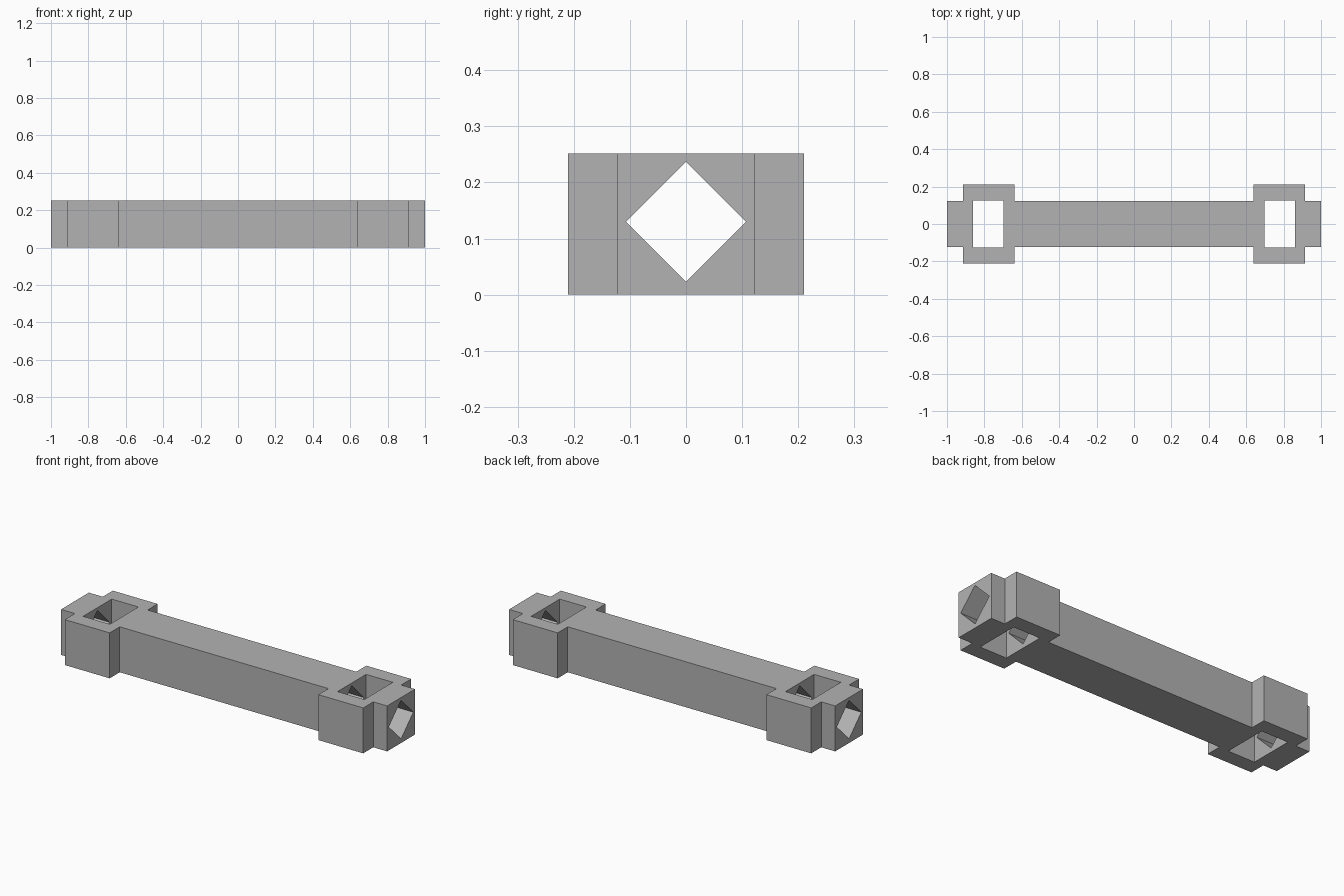
import bpy
from mathutils import Vector

cube = bpy.data.objects.get("Cube")
if cube:
    bpy.data.objects.remove(cube, do_unlink=True)

HEIGHT = 0.252
BEAM_Y, BLOCK_Y = 0.122, 0.21          # half widths
BLOCK_IN, BLOCK_OUT = 0.64, 0.915      # end block extent along x
SLOT_IN, SLOT_OUT, SLOT_Y = 0.698, 0.862, 0.125
BORE_Z, BORE_R = 0.13, 0.107           # diamond bore

grey = bpy.data.materials.new("plain grey")
grey.use_nodes = True
grey.diffuse_color = (0.45, 0.45, 0.45, 1)
grey.node_tree.nodes["Principled BSDF"].inputs["Base Color"].default_value = (0.45, 0.45, 0.45, 1)


def prism(name, points, direction):
    """Closed prism: a 3D polygon swept along a direction."""
    sweep = Vector(direction)
    base = [Vector(p) for p in points]
    n = len(base)
    faces = [tuple(reversed(range(n))), tuple(range(n, 2 * n))]
    faces += [(i, (i + 1) % n, (i + 1) % n + n, i + n) for i in range(n)]
    mesh = bpy.data.meshes.new(name)
    mesh.from_pydata(base + [p + sweep for p in base], [], faces)
    mesh.materials.append(grey)
    obj = bpy.data.objects.new(name, mesh)
    bpy.context.collection.objects.link(obj)
    return obj


def cut(target, cutter):
    """Subtract the cutter and remove it."""
    mod = target.modifiers.new("cut", "BOOLEAN")
    mod.operation, mod.solver, mod.object = "DIFFERENCE", "EXACT", cutter
    bpy.context.view_layer.objects.active = target
    bpy.ops.object.modifier_apply(modifier=mod.name)
    bpy.data.objects.remove(cutter, do_unlink=True)


# Beam with a wider block near each end, mirrored from one quarter outline
quarter = [(1, BEAM_Y), (BLOCK_OUT, BEAM_Y), (BLOCK_OUT, BLOCK_Y),
           (BLOCK_IN, BLOCK_Y), (BLOCK_IN, BEAM_Y)]
half = quarter + [(-x, y) for x, y in reversed(quarter)]
outline = half + [(x, -y) for x, y in reversed(half)]
beam = prism("connecting_beam", [(x, y, 0) for x, y in outline], (0, 0, HEIGHT))

# Upright slot through each end block
for side in (-1, 1):
    a, b = sorted((side * SLOT_IN, side * SLOT_OUT))
    corners = [(a, -SLOT_Y), (b, -SLOT_Y), (b, SLOT_Y), (a, SLOT_Y)]
    cut(beam, prism("slot_cutter", [(x, y, -0.1) for x, y in corners], (0, 0, HEIGHT + 0.2)))

# Diamond bore along the whole length
diamond = [(1, 0), (0, 1), (-1, 0), (0, -1)]
cut(beam, prism("bore_cutter", [(-1.1, BORE_R * y, BORE_Z + BORE_R * z) for y, z in diamond],
                (2.2, 0, 0)))
